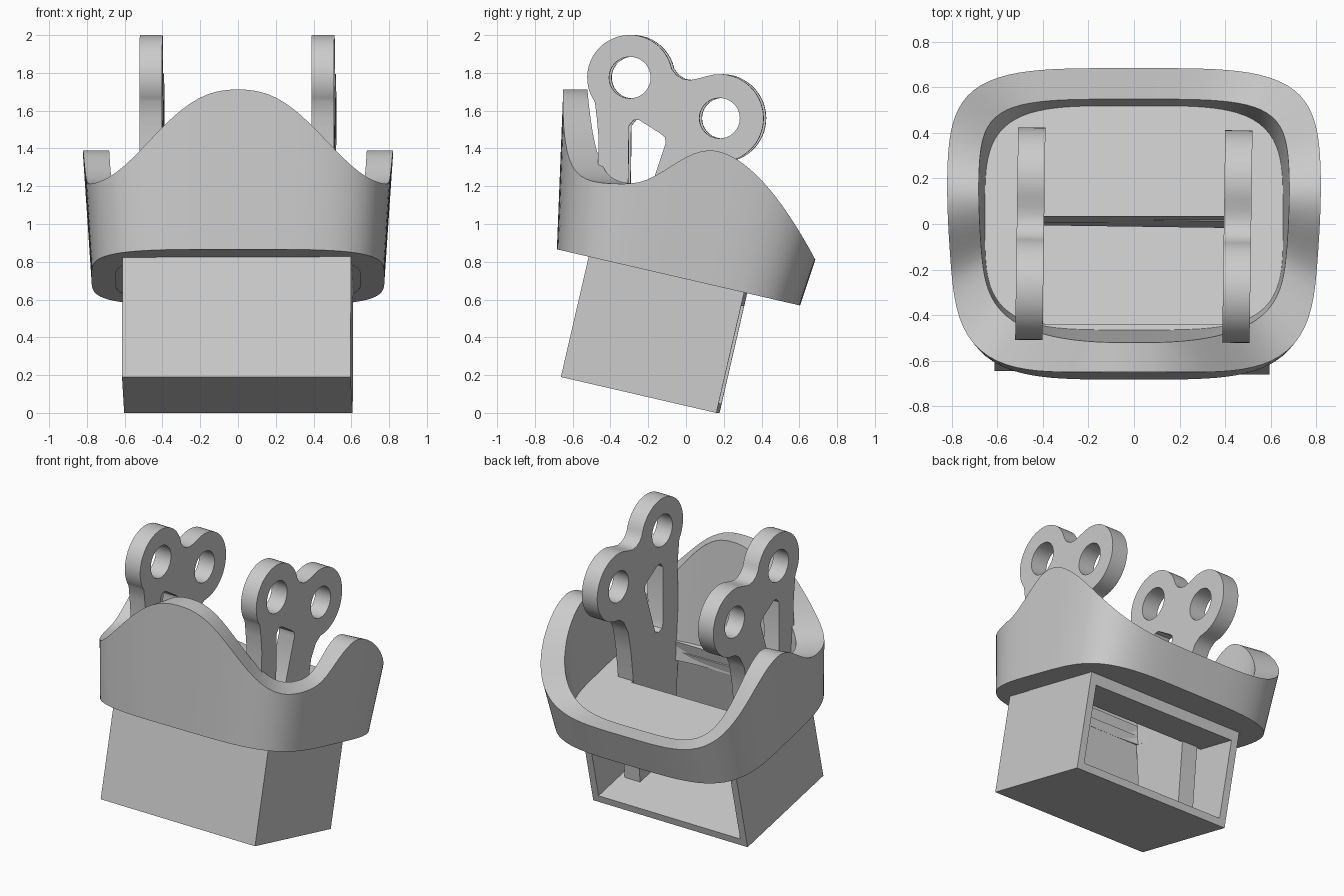
import bpy, bmesh, math
from math import sin, cos, pi, radians

if "Cube" in bpy.data.objects:
    bpy.data.objects.remove(bpy.data.objects["Cube"], do_unlink=True)

TILT = radians(13)   # whole body leans back
YAW = radians(-0.8)

gray = bpy.data.materials.new("plain_gray")
gray.use_nodes = True
gray.diffuse_color = (0.6, 0.6, 0.6, 1)
gray.node_tree.nodes["Principled BSDF"].inputs["Base Color"].default_value = (0.6, 0.6, 0.6, 1)


def finish(obj, smooth=True):
    obj.data.materials.clear()
    obj.data.materials.append(gray)
    if smooth:
        bpy.ops.object.select_all(action='DESELECT')
        obj.select_set(True)
        bpy.context.view_layer.objects.active = obj
        bpy.ops.object.shade_smooth_by_angle(angle=radians(30))


def from_bmesh(name, bm, smooth=True):
    bmesh.ops.recalc_face_normals(bm, faces=bm.faces[:])
    mesh = bpy.data.meshes.new(name)
    bm.to_mesh(mesh)
    bm.free()
    obj = bpy.data.objects.new(name, mesh)
    bpy.context.collection.objects.link(obj)
    finish(obj, smooth)
    return obj


def world(x, v, w):
    """Tilted body coordinates to world."""
    return (x, v * cos(TILT) + w * sin(TILT), w * cos(TILT) - v * sin(TILT))


def tilted_box(name, x0, x1, v0, v1, w0, w1):
    bm = bmesh.new()
    bmesh.ops.create_cube(bm, size=1)
    for p in bm.verts:
        p.co = world(x0 + (p.co.x + .5) * (x1 - x0),
                     v0 + (p.co.y + .5) * (v1 - v0),
                     w0 + (p.co.z + .5) * (w1 - w0))
    obj = from_bmesh(name, bm, False)
    obj.rotation_euler.z = YAW
    return obj


def plate(name, outlines, half, rotation, location):
    """Flat plate with holes: first outline is the edge, the rest are holes."""
    curve = bpy.data.curves.new(name, 'CURVE')
    curve.dimensions = '2D'
    curve.fill_mode = 'BOTH'
    curve.extrude = half
    for points in outlines:
        spline = curve.splines.new('POLY')
        spline.points.add(len(points) - 1)
        for p, (a, b) in zip(spline.points, points):
            p.co = (a, b, 0, 1)
        spline.use_cyclic_u = True
    obj = bpy.data.objects.new(name, curve)
    bpy.context.collection.objects.link(obj)
    bpy.ops.object.select_all(action='DESELECT')
    obj.select_set(True)
    bpy.context.view_layer.objects.active = obj
    bpy.ops.object.convert(target='MESH')
    obj = bpy.context.view_layer.objects.active
    bm = bmesh.new()
    bm.from_mesh(obj.data)
    bmesh.ops.remove_doubles(bm, verts=bm.verts[:], dist=0.0005)
    bmesh.ops.recalc_face_normals(bm, faces=bm.faces[:])
    bm.to_mesh(obj.data)
    bm.free()
    obj.rotation_euler = rotation
    obj.location = location
    finish(obj)
    return obj


def arc(cy, cz, r, a0, a1, n=28):
    return [(cy + r * cos(radians(a0 + (a1 - a0) * i / n)),
             cz + r * sin(radians(a0 + (a1 - a0) * i / n))) for i in range(n + 1)]


def rounded(t, hx, front, back):
    """Point on a rounded square, t = 0 at the front."""
    r = (sin(t) ** 4 + cos(t) ** 4) ** -0.25
    return hx * r * sin(t), (front + back) / 2 - (back - front) / 2 * r * cos(t)


# Flaring wall: (half width, front, back, height) at a low and a high level
OUTER = ((.775, -.861, .461, .69), (.83, -1.018, .54, 1.52))
INNER = ((.655, -.667, .344, .82), (.69, -.89, .41, 1.54))


def wall_point(t, levels, w):
    low, high = levels
    k = (w - low[3]) / (high[3] - low[3])
    x, v = rounded(t, *[a + (b - a) * k for a, b in zip(low[:3], high[:3])])
    return x, v, w


def rim_height(x, y):
    if y < -.3:      # tall front hump
        return 1.462 + .25 * cos(pi * min(abs(x) / .8, 1) ** 1.2)
    if y < .13:      # dip rising to the side humps
        return 1.3025 - .0875 * cos(pi * (y + .3) / .43)
    return 1.39 - .58 * ((y - .13) / .555) ** 1.8


def rim_points(t):
    w = 1.2
    for _ in range(50):
        x, y, z = world(*wall_point(t, OUTER, w))
        w += .5 * (rim_height(x, y) - z)
    outer = world(*wall_point(t, OUTER, w))
    for _ in range(50):
        inner = world(*wall_point(t, INNER, w))
        w += .5 * (outer[2] - inner[2])
    return outer, inner


# Scooped wall around the seat
bm = bmesh.new()
N = 128
rings = []
for i in range(N):
    t = 2 * pi * i / N
    outer, inner = rim_points(t)
    loop = [world(*wall_point(t, OUTER, .69)), outer, inner,
            world(*wall_point(t, INNER, .69))]
    rings.append([bm.verts.new(p) for p in loop])
for i in range(N):
    a, b = rings[i], rings[(i + 1) % N]
    for j in range(4):
        k = (j + 1) % 4
        bm.faces.new((a[j], b[j], b[k], a[k]))
from_bmesh("scooped_wall", bm)

# Floor inside the wall, with an opening between the brackets
edge = [rounded(2 * pi * i / 64, .67, -.69, .36) for i in range(64)]
hole = [(-.4, -.64), (.4, -.64), (.4, -.155), (-.4, -.155)]
plate("seat_floor", [edge, hole], .064, (-TILT, 0, 0), world(0, 0, .756))

# Hollow base box, open at the back
W, T = .605, .05
F, B, LOW, TOP = -.68, .165, .038, .75
tilted_box("base_bottom", -W, W, F, B, LOW, LOW + T)
tilted_box("base_front", -W, W, F, F + T, LOW, TOP)
for side, name in ((1, "left"), (-1, "right")):
    x0, x1 = sorted((side * W, side * (W - T)))
    tilted_box("base_side_" + name, x0, x1, F, B, LOW, TOP)
tilted_box("base_ceiling", -W, W, -.155, B, .62, TOP)

# Pair of two-lobed brackets with round holes and a tapered slot
outline = (arc(-.29, 1.775, .226, 12, 215)
           + [(-.465, 1.56), (-.455, 1.45), (-.46, 1.3), (-.46, .8), (-.42, .17),
              (-.05, .09), (.02, .8), (.05, 1.05), (.08, 1.2), (.13, 1.29), (.18, 1.325)]
           + arc(.185, 1.56, .233, -80, 108)
           + [(.07, 1.77), (.03, 1.762), (-.01, 1.768), (-.045, 1.79)])
slot = [(-.3, 1.13), (-.285, 1.09), (-.25, 1.075), (-.215, 1.09), (-.2, 1.13),
        (-.1, 1.43), (-.105, 1.46), (-.13, 1.48), (-.24, 1.55), (-.27, 1.55), (-.295, 1.52)]
holes = [arc(-.29, 1.775, .11, 0, 350, 35), arc(.185, 1.56, .107, 0, 350, 35)]
for side, name in ((1, "left"), (-1, "right")):
    x = side * .455
    plate("bracket_" + name, [outline, slot] + holes, .06,
          (pi / 2, 0, pi / 2 + YAW), (x, x * math.tan(YAW), 0))
